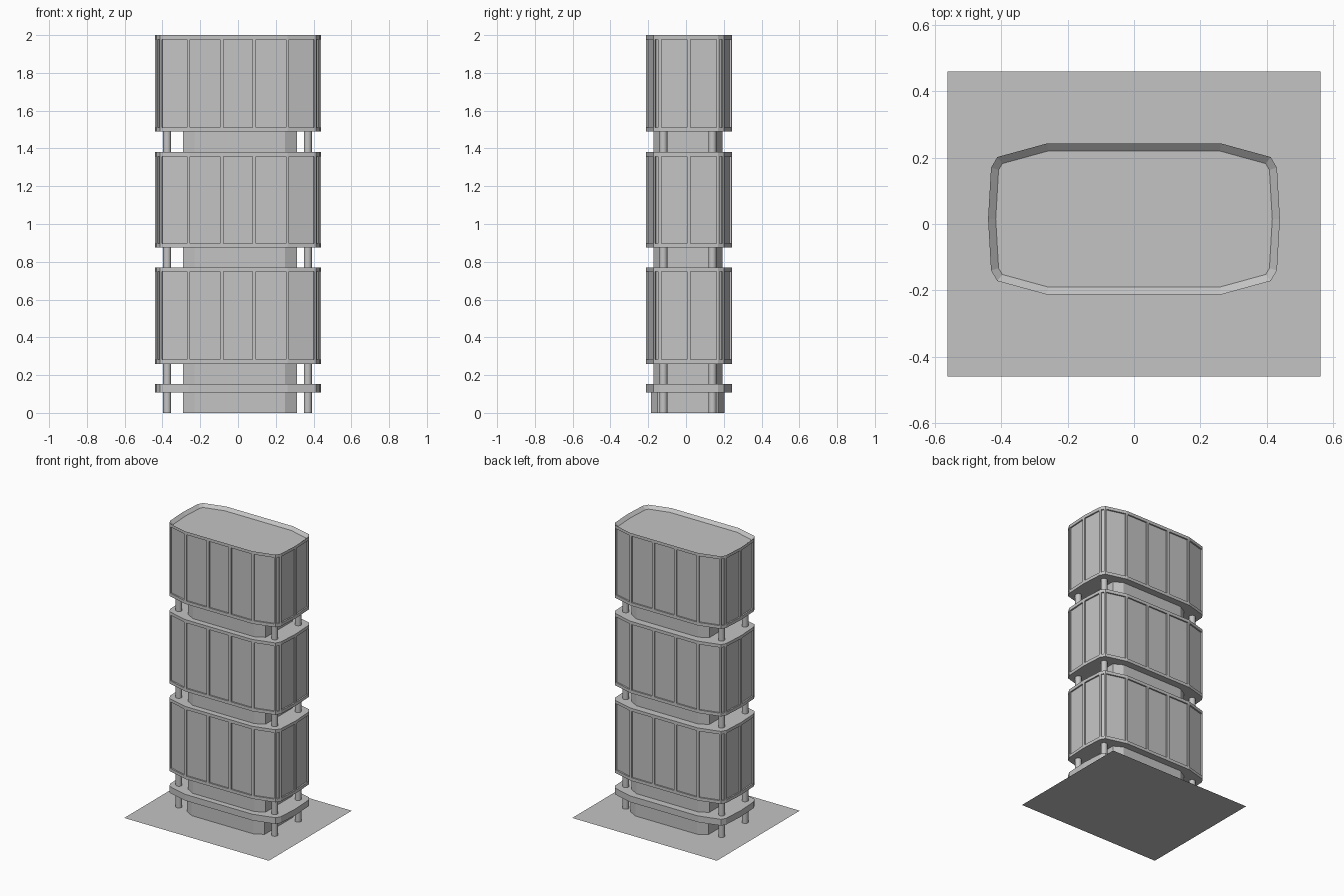
import bpy
import bmesh
from math import pi
from mathutils import Matrix

cube = bpy.data.objects.get("Cube")
if cube:
    bpy.data.objects.remove(cube, do_unlink=True)

grey = bpy.data.materials.new("plain grey")
grey.use_nodes = True
COLOUR = (0.55, 0.55, 0.55, 1)
grey.diffuse_color = COLOUR
grey.node_tree.nodes["Principled BSDF"].inputs["Base Color"].default_value = COLOUR

CENTRE_Y = 0.015


def finish(bm, name):
    bmesh.ops.recalc_face_normals(bm, faces=bm.faces)
    mesh = bpy.data.meshes.new(name)
    bm.to_mesh(mesh)
    bm.free()
    mesh.materials.append(grey)
    obj = bpy.data.objects.new(name, mesh)
    bpy.context.collection.objects.link(obj)
    return obj


def mirrored(quarter):
    """Closed counter-clockwise outline from one quarter, starting near +x."""
    half = quarter + [(-x, y) for x, y in reversed(quarter)]
    loop = half + [(-x, -y) for x, y in half]
    return [p for i, p in enumerate(loop) if p != loop[i - 1]]


def prism(outline, levels, cx=0, cy=CENTRE_Y):
    """Stack the outline at each level; return the mesh, wall rows and top."""
    bm = bmesh.new()
    rings = [[bm.verts.new((x + cx, y + cy, z)) for x, y in outline] for z in levels]
    rows = []
    n = len(outline)
    for low, high in zip(rings, rings[1:]):
        rows.append([bm.faces.new((low[i], low[(i + 1) % n], high[(i + 1) % n], high[i]))
                     for i in range(n)])
    bm.faces.new(rings[0][::-1])
    top = bm.faces.new(rings[-1])
    return bm, rows, top


# Outline of the floors: bay points on the long sides, one kink on each end
floor_plan = mirrored([(0.44, 0), (0.431, 0.155), (0.412, 0.187),
                       (0.262, 0.228), (0.0855, 0.228)])


# Glazed blocks with recessed panels in a flush frame
def block(name, bottom, top, parapet=False):
    rim = 0.013
    bm, rows, roof = prism(floor_plan, (bottom, bottom + rim, top - rim, top))
    bm.normal_update()
    bmesh.ops.inset_individual(bm, faces=rows[1], thickness=0.009,
                               use_even_offset=True)
    bmesh.ops.inset_individual(bm, faces=rows[1], thickness=0, depth=-0.01)
    if parapet:
        bmesh.ops.inset_region(bm, faces=[roof], thickness=0.023,
                               use_even_offset=True, use_boundary=True)
        bmesh.ops.translate(bm, verts=roof.verts, vec=(0, 0, -0.02))
    finish(bm, name)


block("lower_block", 0.26, 0.77)
block("middle_block", 0.875, 1.38)
block("upper_block", 1.49, 2.0, parapet=True)

# Thin podium slab
finish(prism(floor_plan, (0.108, 0.152))[0], "podium_slab")


# Chamfered core, a little deeper at the foot
def core(name, depth, bottom, top):
    plan = mirrored([(0.302, depth - 0.035), (0.24, depth)])
    finish(prism(plan, (bottom, top), cx=0.01, cy=0.01)[0], name)


core("core_foot", 0.195, 0, 0.12)
core("core_shaft", 0.183, 0.12, 1.5)

# Four round columns running through the gaps
for side, x in (("right", -0.375), ("left", 0.37)):
    for end, y in (("front", -0.12), ("back", 0.14)):
        bm = bmesh.new()
        bmesh.ops.create_cone(bm, cap_ends=True, segments=16, radius1=0.021,
                              radius2=0.021, depth=1.5,
                              matrix=Matrix.Translation((x, y, 0.75)))
        column = finish(bm, f"{end}_{side}_column")
        column.data.shade_smooth()
        column.data.set_sharp_from_angle(angle=pi / 6)

# Ground plate
bm = bmesh.new()
bmesh.ops.create_grid(bm, x_segments=1, y_segments=1, size=1,
                      matrix=Matrix.Diagonal((0.562, 0.46, 1, 1)))
bmesh.ops.recalc_face_normals(bm, faces=bm.faces)
finish(bm, "ground_plate")
